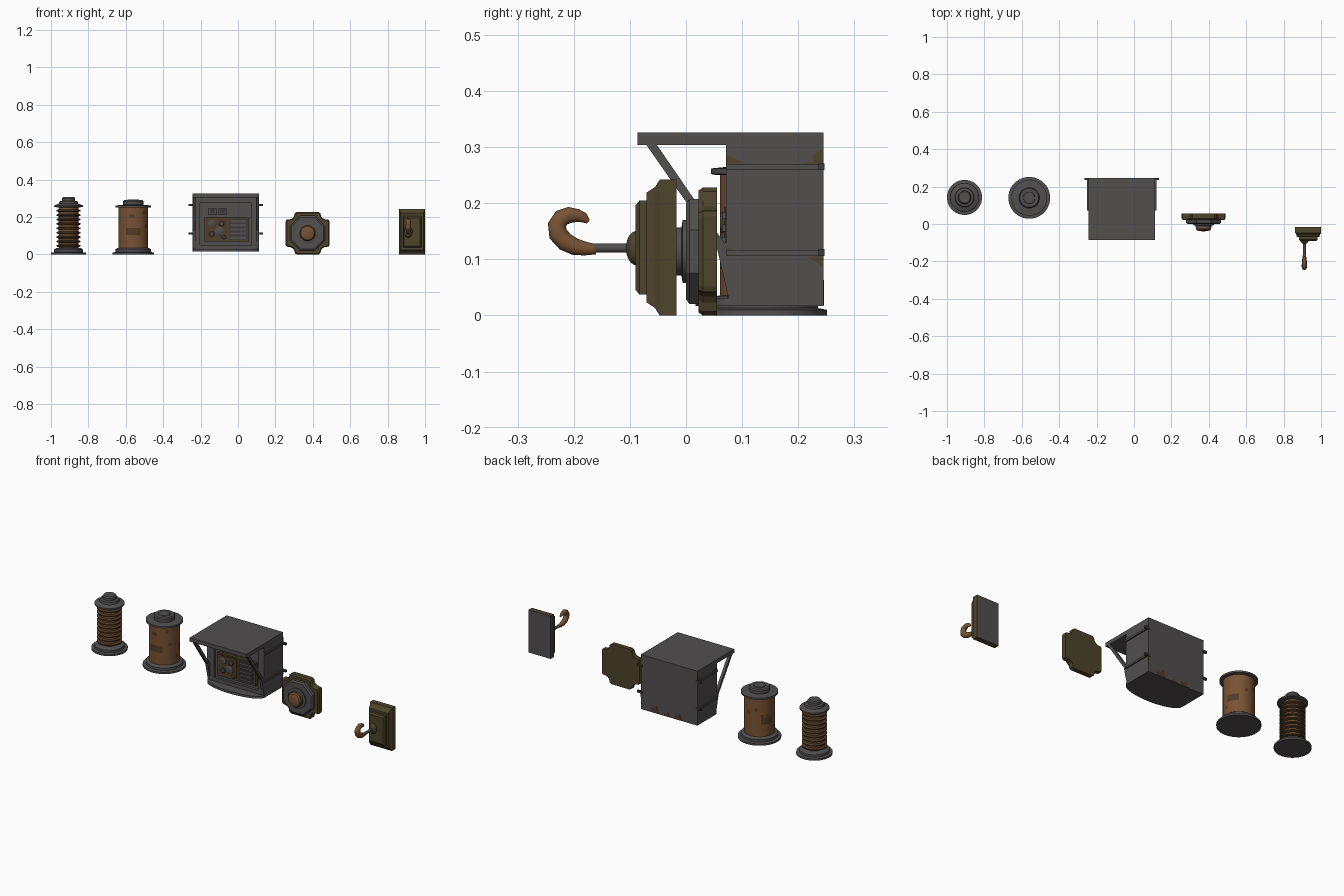
import bpy, bmesh, math, random
from mathutils import Vector

if "Cube" in bpy.data.objects:
    bpy.data.objects.remove(bpy.data.objects["Cube"])
random.seed(4)


def material(name, c):
    m = bpy.data.materials.new(name)
    m.diffuse_color = (*c, 1)
    m.use_nodes = True
    m.node_tree.nodes["Principled BSDF"].inputs["Base Color"].default_value = m.diffuse_color
    return m


GREY = material("grey metal", (0.085, 0.077, 0.078))
DARK = material("dark grey metal", (0.045, 0.042, 0.043))
COPPER = material("copper", (0.19, 0.085, 0.035))
BROWN = material("dark brown copper", (0.09, 0.045, 0.02))
OLIVE = material("olive bronze", (0.075, 0.058, 0.024))


def loft(name, rings, mats, smooth=False, rule=None):
    """Skin a row of closed rings; mats gives one material per band, rule may repaint faces."""
    me = bpy.data.meshes.new(name)
    if not isinstance(mats, list):
        mats = [mats] * (len(rings) - 1)
    used = list(dict.fromkeys(mats))
    bm = bmesh.new()
    vs = [[bm.verts.new(p) for p in r] for r in rings]
    n = len(rings[0])
    for k in range(len(rings) - 1):
        for i in range(n):
            j = (i + 1) % n
            f = bm.faces.new((vs[k][i], vs[k][j], vs[k + 1][j], vs[k + 1][i]))
            f.material_index = used.index(mats[k])
    bm.faces.new(vs[0][::-1]).material_index = used.index(mats[0])
    bm.faces.new(vs[-1]).material_index = used.index(mats[-1])
    bmesh.ops.recalc_face_normals(bm, faces=bm.faces)
    if rule:
        rule(bm, used)
    for f in bm.faces:
        f.smooth = smooth
    bm.to_mesh(me)
    bm.free()
    for m in used:
        me.materials.append(m)
    if smooth:
        me.set_sharp_from_angle(angle=math.radians(35))
    ob = bpy.data.objects.new(name, me)
    bpy.context.collection.objects.link(ob)
    return ob


def circle(c, r, axis, n):
    out = []
    for i in range(n):
        a = 2 * math.pi * (i + 0.5) / n
        u, v = r * math.cos(a), r * math.sin(a)
        out.append((c[0] + u, c[1] + v, c[2]) if axis == 'z' else (c[0] + u, c[1], c[2] + v))
    return out


def lathe(name, cx, other, prof, mats, axis='z', n=32, smooth=True, rule=None):
    """prof holds (radius, position along the axis)."""
    rings = [circle((cx, other, t) if axis == 'z' else (cx, t, other), r, axis, n) for r, t in prof]
    return loft(name, rings, mats, smooth, rule)


def box(name, x0, x1, y0, y1, z0, z1, mat):
    return loft(name, [[(x0, y, z0), (x1, y, z0), (x1, y, z1), (x0, y, z1)] for y in (y0, y1)], mat)


def prism_x(name, pts, x0, x1, mat):
    return loft(name, [[(x, y, z) for y, z in pts] for x in (x0, x1)], mat)


# ---- coil post ----
CX, CY = -0.906, 0.142
lathe("coil_base", CX, CY, [(.094, 0), (.094, .01), (.078, .012), (.078, .026), (.066, .034), (.05, .036)], GREY)
prof, mats = [(.052, .034)], []
for k in range(9):
    z = .045 + k * .0235
    prof += [(.053, z - .006), (.065, z - .002), (.065, z + .004), (.053, z + .008)]
    mats += [COPPER, BROWN, BROWN, BROWN]
prof.append((.052, .255))
lathe("coil_winding", CX, CY, prof, mats + [COPPER])
lathe("coil_cap", CX, CY, [(.06, .252), (.077, .254), (.077, .262), (.052, .272), (.049, .284), (.036, .287),
                           (.036, .3), (.03, .307)], GREY)

# ---- spool ----
SX, SY = -0.56, 0.14


def stains(bm, used):
    used.append(BROWN)
    for f in bm.faces:
        c = f.calc_center_median()
        if abs(c.z - .12) < .012 and math.sin(3 * math.atan2(c.y - SY, c.x - SX)) > .2 or random.random() < .03:
            if len(f.verts) == 4:
                f.material_index = 1


lathe("spool_base", SX, SY, [(.112, 0), (.112, .01), (.096, .013), (.096, .027), (.085, .035), (.07, .036)], GREY)
lathe("spool_drum", SX, SY, [(.08, .03 + .0185 * k) for k in range(13)], COPPER, rule=stains)
lathe("spool_cap", SX, SY, [(.085, .25), (.096, .252), (.096, .262), (.055, .266), (.055, .284), (.05, .29),
                            (.032, .29), (.03, .294)], GREY)

# ---- hooded control box ----
X0, X1 = -.243, .112
XM = (X0 + X1) / 2
box("box_body", X0 + .004, X1 - .004, .088, .245, .017, .32, GREY)
box("box_roof", X0, X1, -.086, .245, .304, .326, GREY)
wall = [(.054, .125), (.079, .017), (.245, .017), (.245, .326), (.071, .326), (.071, .13)]
strut = [(-.086, .326), (-.052, .304), (.071, .125), (.054, .125)]
for s, side in ((-1, "left"), (1, "right")):
    xo = XM + s * (X1 - X0) / 2
    prism_x("side_wall_" + side, wall, xo, xo - s * .016, GREY)
    prism_x("hood_strut_" + side, strut, xo, xo - s * .016, GREY)
    for z in (.112, .265):
        box("side_strap_" + side, xo, xo + s * .007, .071, .245, z - .005, z + .005, GREY)
        box("mounting_ear_" + side, xo - s * .01, xo + s * .022, .236, .247, z - .006, z + .006, DARK)
    # corroded patches above and below the straps
    for pts in ([(.071, .271), (.071, .286), (.085, .281), (.105, .271)],
                [(.245, .259), (.245, .297), (.225, .286), (.228, .274), (.2, .27), (.225, .262)],
                [(.071, .106), (.071, .12), (.1, .114), (.1, .106)],
                [(.245, .085), (.245, .106), (.215, .104), (.232, .095)]):
        prism_x("side_corrosion_" + side, pts, xo - s * .002, xo + s * .001, OLIVE)
# corroded patches along the foot of the back
for x, w, h in ((-.12, .05, .035), (-.05, .04, .022), (.03, .06, .045)):
    pts = [(x - w / 2, .018), (x + w / 2, .018), (x + w / 3, .018 + h * .6), (x + .005, .018 + h * .5), (x - w / 4, .018 + h)]
    loft("back_corrosion", [[(px, y, pz) for px, pz in pts] for y in (.243, .246)], BROWN)

# bowed floor plate
arc = [(XM + .1775 * math.cos(a), .079 - .062 * math.sin(a)) for a in (math.pi * i / 20 for i in range(21))]
floor = arc + [(X0, .24), (X1, .24)]
loft("bowed_floor", [[(x, y, z) for x, y in floor] for z in (.017, .03)], GREY)

# recessed front with frame, panel, dials and slats
box("front_header", X0 + .016, X1 - .016, .074, .09, .275, .305, GREY)
box("front_sill", X0 + .016, X1 - .016, .074, .09, .03, .05, GREY)
for s in (-1, 1):
    box("front_post", XM + s * .162, XM + s * .138, .074, .09, .03, .305, GREY)
box("control_panel", -.18, .06, .072, .09, .07, .2, OLIVE)
box("dial_plate", -.168, -.058, .068, .073, .08, .192, BROWN)
box("slat_recess", -.046, .05, .07, .073, .078, .192, DARK)
for x, z, r in ((-.14, .165, .02), (-.088, .165, .014), (-.14, .11, .014), (-.1, .125, .024), (-.075, .092, .01)):
    lathe("dial", x, z, [(r, .07), (r, .064), (r * .75, .061)], [OLIVE, GREY], 'y', 16)
for k in range(5):
    z = .09 + k * .022
    box("slat", -.04, .044, .064, .071, z - .006, z + .006, GREY)
for x in (-.137, -.082):
    box("upper_switch", x - .021, x + .021, .074, .09, .212, .248, GREY)
    box("upper_switch_face", x - .014, x + .014, .071, .075, .218, .242, DARK)

# ---- notched plate with knob ----
PX, PZ = .372, .114


def notched(k, y):
    q = [(.117, .062), (.113, .072), (.094, .074), (.08, .08), (.072, .091), (.068, .107), (.058, .114)]
    pts = q + [(-x, z) for x, z in q[::-1]]
    pts += [(-x, -z) for x, z in pts]
    return [(PX + x * k, y, PZ + z * k) for x, z in pts]


loft("notched_plate", [notched(1, .055), notched(1, .03), notched(.95, .022)], OLIVE)
lathe("octagon_plate", PX, PZ, [(.101, .024), (.101, .006), (.092, 0)], GREY, 'y', 8, False)
lathe("knob_collar", PX, PZ, [(.056, .002), (.056, -.006), (.043, -.008), (.043, -.02)], GREY, 'y')
lathe("knob_button", PX, PZ, [(.041, -.018), (.041, -.026), (.036, -.033), (.024, -.037), (.008, -.039)], COPPER, 'y')

# ---- wall plate with hook ----
HX, HZ = .931, .121


def plate(name, rows, mat, rule=None):
    """rows holds (half width, half height, y)"""
    c = .85
    rings = [[(HX + a, y, HZ + b) for a, b in ((w, -h), (w, h), (-w, h), (-w, -h))] for w, h, y in rows]
    loft(name, rings, mat, rule=rule)


def grey_back(bm, used):
    used.append(GREY)
    for f in bm.faces:
        if f.normal.y > .9:
            f.material_index = 1


plate("hook_back_plate", [(.069, .121, -.017), (.069, .121, -.047), (.064, .108, -.055), (.06, .098, -.07)],
      OLIVE, grey_back)
plate("hook_front_plate", [(.05, .084, -.068), (.05, .084, -.083), (.043, .075, -.09)], OLIVE)
KX, RZ = .911, .12
dome = []
for i in range(7):
    a = math.radians(85 * i / 6)
    dome.append([(KX + (x - KX) * .7, y, z)
                 for x, y, z in circle((KX, -.088 - .019 * math.sin(a), RZ), .031 * math.cos(a), 'y', 24)])
loft("hook_boss", dome, OLIVE, True)
lathe("hook_rod", KX, RZ, [(.008, -.1), (.008, -.17)], GREY, 'y', 16)
path = [(-.160, .118, .009), (-.178, .119, .012), (-.197, .122, .015), (-.215, .131, .0165), (-.228, .145, .017),
        (-.230, .161, .0165), (-.222, .174, .0155), (-.208, .179, .0145), (-.193, .178, .0115), (-.182, .174, .009),
        (-.174, .167, .004)]
rings = []
for i, (y, z, r) in enumerate(path):
    a, b = path[max(i - 1, 0)], path[min(i + 1, len(path) - 1)]
    t = Vector((b[0] - a[0], b[1] - a[1])).normalized()
    rings.append([(KX + .85 * r * math.cos(q), y - t.y * r * math.sin(q), z + t.x * r * math.sin(q))
                  for q in (2 * math.pi * j / 12 for j in range(12))])
loft("hook", rings, COPPER, True)
